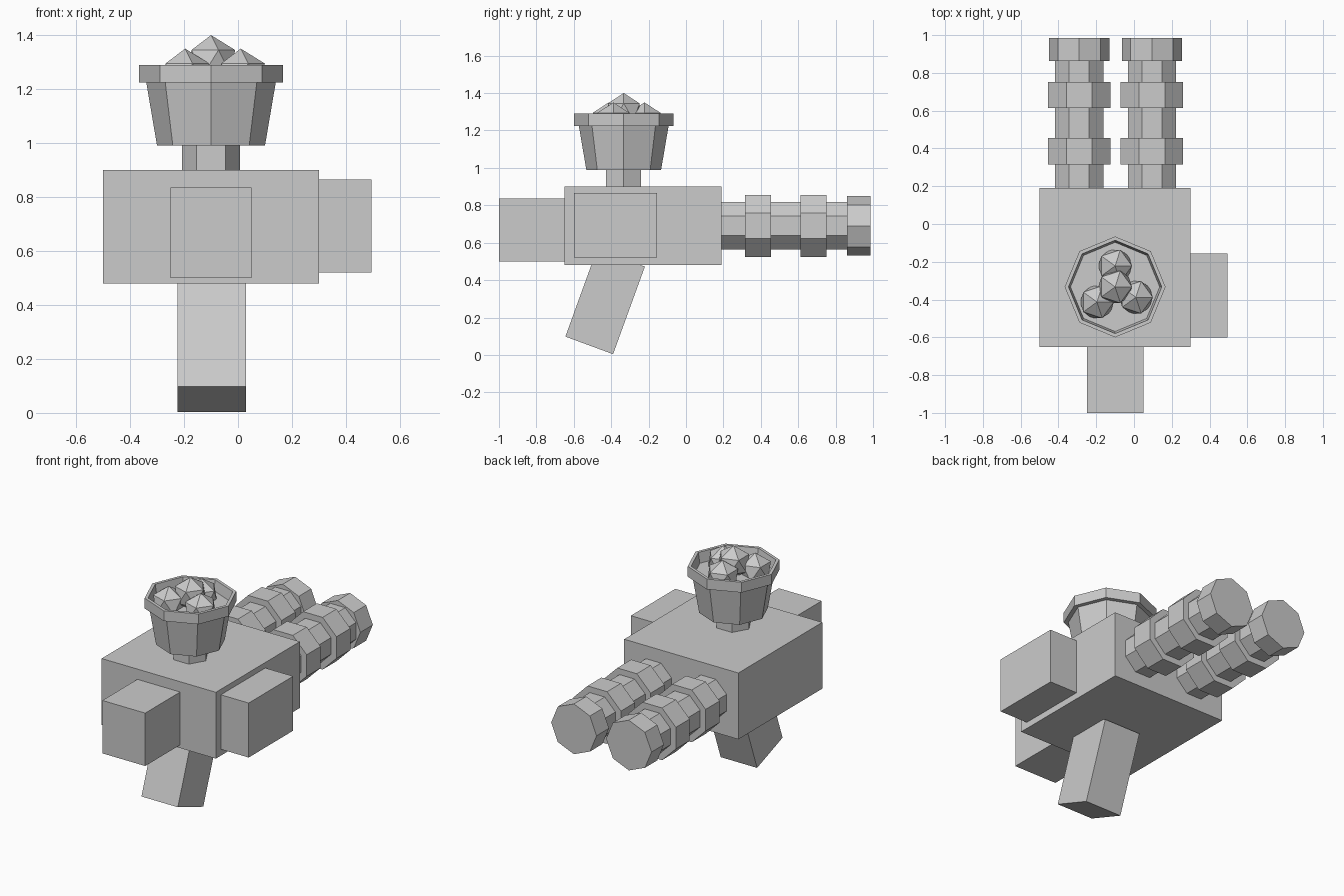
import bpy, bmesh, math
from mathutils import Matrix, Vector

if "Cube" in bpy.data.objects:
    bpy.data.objects.remove(bpy.data.objects["Cube"])

grey = bpy.data.materials.new("plain grey")
grey.diffuse_color = (0.6, 0.6, 0.6, 1)
grey.use_nodes = True
grey.node_tree.nodes["Principled BSDF"].inputs["Base Color"].default_value = grey.diffuse_color


def finish(name, bm):
    bmesh.ops.recalc_face_normals(bm, faces=bm.faces[:])
    mesh = bpy.data.meshes.new(name)
    bm.to_mesh(mesh)
    bm.free()
    mesh.materials.append(grey)
    obj = bpy.data.objects.new(name, mesh)
    bpy.context.collection.objects.link(obj)
    return obj


def box(name, lo, hi):
    """Axis-aligned box between two corners."""
    lo, hi = Vector(lo), Vector(hi)
    bm = bmesh.new()
    size = Matrix.Diagonal((hi - lo).to_4d())
    size[3][3] = 1
    bmesh.ops.create_cube(bm, size=1, matrix=Matrix.Translation((lo + hi) / 2) @ size)
    return finish(name, bm)


def lathe(name, rings, sides, turn, place):
    """Faceted solid through (radius, height) rings, capped at both ends."""
    bm = bmesh.new()
    loops = []
    for r, h in rings:
        angles = [turn + 2 * math.pi * i / sides for i in range(sides)]
        loops.append([bm.verts.new(place @ Vector((r * math.cos(a), r * math.sin(a), h)))
                      for a in angles])
    for a, b in zip(loops, loops[1:]):
        for i in range(sides):
            j = (i + 1) % sides
            bm.faces.new((a[i], a[j], b[j], b[i]))
    bm.faces.new(loops[0])
    bm.faces.new(loops[-1])
    return finish(name, bm)


# Main block with the front and side blocks
box("body", (-0.5, -0.65, 0.48), (0.3, 0.19, 0.9))
box("front_block", (-0.25, -1.0, 0.5), (0.05, -0.65, 0.835))
box("side_block", (0.3, -0.6, 0.52), (0.495, -0.155, 0.865))

# Slanted grip: side profile extruded along x
bm = bmesh.new()
profile = [(-0.645, 0.098), (-0.39, 0.004), (-0.22, 0.472), (-0.475, 0.566)]
face = bm.faces.new([bm.verts.new((-0.225, y, z)) for y, z in profile])
side = bmesh.ops.extrude_face_region(bm, geom=[face])["geom"]
bmesh.ops.translate(bm, vec=(0.255, 0, 0),
                    verts=[v for v in side if isinstance(v, bmesh.types.BMVert)])
finish("grip", bm)

# Stem and open cup with a rim
cup = Matrix.Translation((-0.1, -0.333, 0))
lathe("stem", [(0.108, 0.89), (0.108, 0.995)], 6, 0, cup)
lathe("cup", [(0.2, 0.99), (0.24, 1.225), (0.267, 1.225), (0.267, 1.29),
              (0.247, 1.29), (0.236, 1.225)], 8, 0, cup)

# Faceted balls heaped in the cup
balls = [(-0.1, -0.333, 1.30), (-0.1, -0.222, 1.25),
         (-0.196, -0.413, 1.25), (0.01, -0.388, 1.25)]
for pos in balls:
    bm = bmesh.new()
    bmesh.ops.create_icosphere(bm, subdivisions=1, radius=0.1,
                               matrix=Matrix.Translation(pos))
    finish("ball", bm)

# Twin barrels with collars and muzzles pointing back along +y
flat = math.pi / 8
for x in (-0.29, 0.095):
    along = Matrix.Translation((x, 0, 0.69)) @ Matrix.Rotation(-math.pi / 2, 4, "X")
    lathe("barrel", [(0.138, 0.18), (0.138, 0.87)], 8, flat, along)
    for start in (0.315, 0.613):
        lathe("barrel_collar", [(0.179, start), (0.179, start + 0.139)], 8, flat, along)
    lathe("muzzle", [(0.159, 0.862), (0.159, 0.986), (0.11, 0.986)], 8, 0, along)
